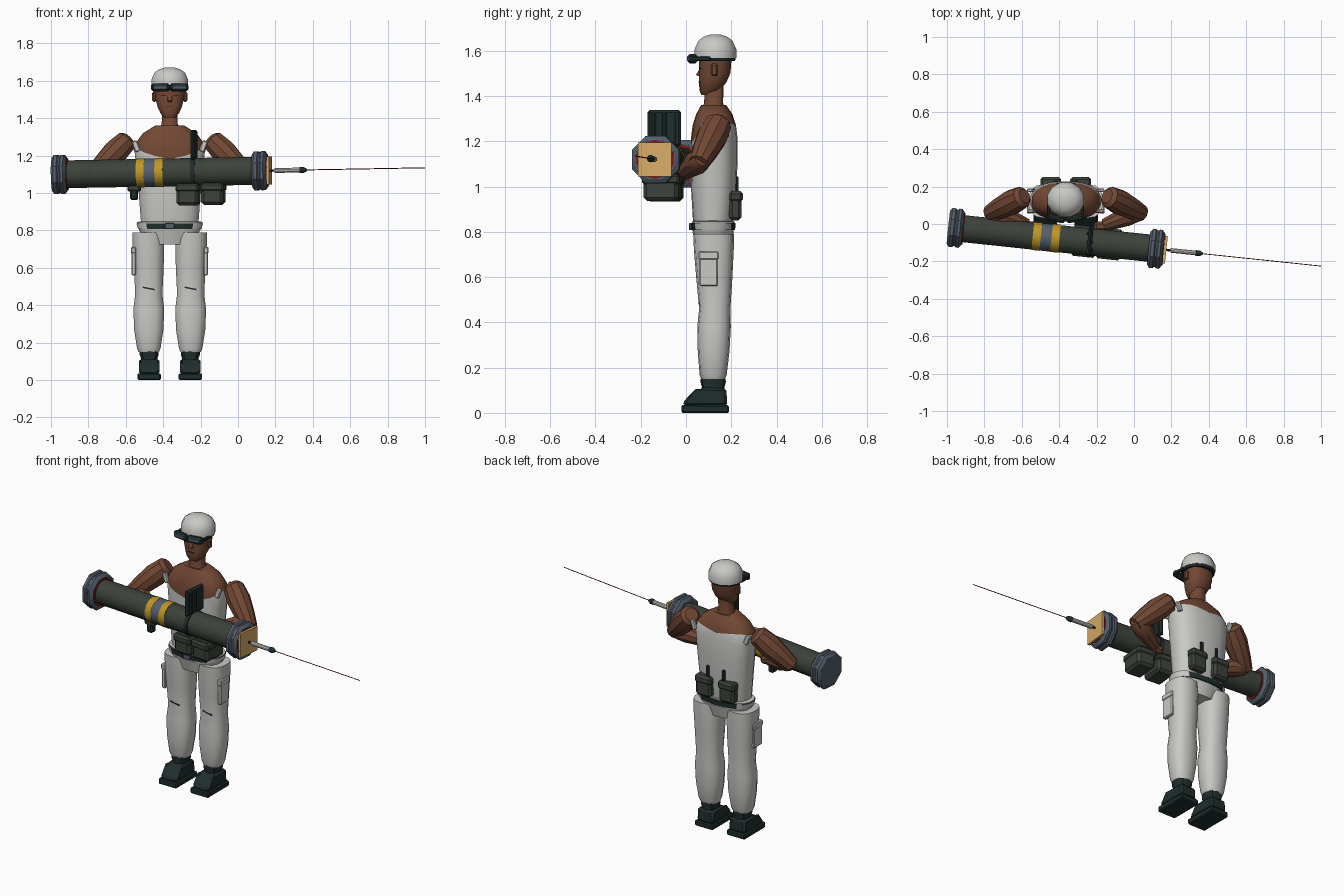
import bpy, bmesh, math
from mathutils import Vector, Matrix

if "Cube" in bpy.data.objects:
    bpy.data.objects.remove(bpy.data.objects["Cube"])

CX, CY = -0.365, 0.12            # centre line of the body


def material(name, rgb):
    m = bpy.data.materials.new(name)
    m.use_nodes = True
    m.diffuse_color = (*rgb, 1)
    bsdf = next(n for n in m.node_tree.nodes if n.type == 'BSDF_PRINCIPLED')
    bsdf.inputs["Base Color"].default_value = (*rgb, 1)
    return m


SKIN = material("brown skin", (0.17, 0.065, 0.035))
CLOTH = material("pale cloth", (0.58, 0.58, 0.56))
OLIVE = material("dark olive", (0.045, 0.056, 0.043))
SLATE = material("slate", (0.09, 0.115, 0.15))
YELLOW = material("yellow band", (0.52, 0.31, 0.02))
CREAM = material("tan plate", (0.68, 0.42, 0.14))
DARK = material("dark leather", (0.014, 0.027, 0.026))
RED = material("dark red", (0.2, 0.012, 0.012))


def finish(name, bm, *mats, angle=35):
    bmesh.ops.recalc_face_normals(bm, faces=bm.faces)
    me = bpy.data.meshes.new(name)
    bm.to_mesh(me)
    bm.free()
    ob = bpy.data.objects.new(name, me)
    bpy.context.collection.objects.link(ob)
    for m in mats:
        me.materials.append(m)
    bpy.ops.object.select_all(action='DESELECT')
    ob.select_set(True)
    bpy.context.view_layer.objects.active = ob
    bpy.ops.object.shade_smooth_by_angle(angle=math.radians(angle))
    return ob


def skin_rings(rings):
    """Closed bmesh through a list of equal rings."""
    bm = bmesh.new()
    vs = [[bm.verts.new(p) for p in r] for r in rings]
    n = len(vs[0])
    for a, b in zip(vs, vs[1:]):
        for i in range(n):
            j = (i + 1) % n
            bm.faces.new((a[i], a[j], b[j], b[i]))
    bm.faces.new(vs[0])
    bm.faces.new(vs[-1])
    return bm


def loft(sections, n=14, power=0.8):
    """Upright shape; sections are (z, x, y, half width, half depth)."""
    def sup(v):
        return math.copysign(abs(v) ** power, v)
    turns = [math.tau * (i + 0.5) / n for i in range(n)]
    return skin_rings([[(x + a * sup(math.cos(t)), y + b * sup(math.sin(t)), z)
                        for t in turns] for z, x, y, a, b in sections])


def limb(stations, n=10):
    """Round shape along a straight line; stations are (point, radius)."""
    pts = [Vector(p) for p, r in stations]
    rot = (pts[-1] - pts[0]).to_track_quat('Z', 'Y')
    return skin_rings([[p + rot @ Vector((s[1] * math.cos(t), s[1] * math.sin(t), 0))
                        for t in (math.tau * (i + 0.5) / n for i in range(n))]
                       for p, s in zip(pts, stations)])


def box(name, mat, centre, size, bevel=0.0, rot=None):
    bm = bmesh.new()
    m = Matrix.Translation(centre) @ (rot or Matrix()) @ Matrix.Diagonal((*size, 1))
    bmesh.ops.create_cube(bm, size=1, matrix=m)
    if bevel:
        bmesh.ops.bevel(bm, geom=bm.edges[:], offset=bevel, segments=1, affect='EDGES')
    return finish(name, bm, mat)


def prism(name, mat, profile, x, width, bevel):
    """Side outline in y, z extruded across x."""
    bm = skin_rings([[(x + s * width / 2, y, z) for y, z in profile] for s in (-1, 1)])
    bmesh.ops.bevel(bm, geom=bm.edges[:], offset=bevel, segments=1, affect='EDGES')
    finish(name, bm, mat)


# Torso: bare shoulders over a cut shirt
bm = loft([(0.8, CX, CY, 0.15, 0.08), (0.86, CX, CY, 0.157, 0.09),
           (0.98, CX, 0.123, 0.166, 0.1), (1.12, CX, 0.125, 0.18, 0.103),
           (1.22, CX, 0.125, 0.19, 0.102), (1.27, CX, 0.125, 0.182, 0.096),
           (1.32, CX, 0.125, 0.145, 0.08), (1.36, CX, 0.122, 0.08, 0.055)], 18)
for s in (-1, 1):
    bmesh.ops.bisect_plane(bm, geom=bm.verts[:] + bm.edges[:] + bm.faces[:],
                           plane_co=(CX, CY, 1.22), plane_no=(-0.2 * s, -0.4, 1))
for f in bm.faces:
    c = f.calc_center_median()
    f.material_index = int(c.z - 0.2 * abs(c.x - CX) - 0.4 * (c.y - CY) > 1.22)
finish("torso", bm, CLOTH, SKIN)

# Trousers top, crotch and belt
finish("waistband", loft([(0.76, CX, CY, 0.14, 0.078), (0.8, CX, CY, 0.165, 0.09),
                          (0.845, CX, CY, 0.178, 0.094), (0.85, CX, CY, 0.15, 0.08)], 18), CLOTH)
finish("crotch", loft([(0.725, CX, CY, 0.07, 0.075), (0.8, CX, CY, 0.088, 0.093)], 12, 0.5), CLOTH)
bm = loft([(0.808, CX, CY, 0.172, 0.097), (0.838, CX, CY, 0.18, 0.099)], 18)
for f in bm.faces:
    f.material_index = int(abs(f.calc_center_median().x - CX) < 0.115)
finish("belt", bm, CLOTH, DARK)
box("buckle", SLATE, (CX, 0.019, 0.823), (0.05, 0.012, 0.032), 0.003)

# Neck and head
finish("neck", loft([(1.33, CX, 0.122, 0.06, 0.055), (1.37, CX, 0.122, 0.044, 0.043),
                     (1.46, CX, 0.125, 0.043, 0.043)], 12), SKIN)
finish("head", loft([(1.405, CX, 0.092, 0.03, 0.024), (1.425, CX, 0.105, 0.05, 0.046),
                     (1.46, CX, 0.118, 0.066, 0.06), (1.5, CX, 0.127, 0.077, 0.069),
                     (1.58, CX, 0.13, 0.083, 0.073)], 14), SKIN)
prism("nose", SKIN, [(0.07, 1.535), (0.043, 1.492), (0.07, 1.485)], CX, 0.026, 0.003)
box("mouth", DARK, (CX, 0.057, 1.462), (0.042, 0.004, 0.004))
for side, s in (("left", 1), ("right", -1)):
    box(side + "_ear", SKIN, (CX + s * 0.083, 0.125, 1.515), (0.022, 0.028, 0.055), 0.007)
    box(side + "_eye", DARK, (CX + s * 0.034, 0.063, 1.522), (0.026, 0.006, 0.007))

# Cap with dark lower rim, and raised goggles
finish("cap", loft([(1.568, CX, 0.13, 0.101, 0.096), (1.605, CX, 0.13, 0.102, 0.096),
                    (1.645, CX, 0.13, 0.084, 0.078), (1.663, CX, 0.13, 0.055, 0.052),
                    (1.672, CX, 0.13, 0.022, 0.02)], 12, 1), CLOTH)
finish("cap_rim", loft([(1.555, CX, 0.13, 0.094, 0.089), (1.57, CX, 0.13, 0.1, 0.094)], 12, 1), DARK)
for side, s in (("left", 1), ("right", -1)):
    turn = Matrix.Rotation(s * 0.16, 4, 'Z')
    box(side + "_goggle", DARK, (CX + s * 0.05, 0.029, 1.565), (0.1, 0.034, 0.042), 0.011, turn)
    box(side + "_lens", SLATE, (CX + s * 0.05, 0.013, 1.565), (0.072, 0.006, 0.02), 0.002, turn)
    box(side + "_goggle_strap", DARK, (CX + s * 0.092, 0.07, 1.565), (0.014, 0.08, 0.018), 0.003)

for side, s in (("left", 1), ("right", -1)):
    # Leg with thigh pocket and torn knee
    x = CX + s * 0.112
    finish(side + "_leg", loft([(0.15, x, CY, 0.056, 0.053), (0.17, x, CY, 0.064, 0.06),
                                (0.27, x, 0.122, 0.08, 0.07), (0.38, x, 0.124, 0.084, 0.074),
                                (0.46, x, 0.127, 0.074, 0.069), (0.6, x, 0.125, 0.081, 0.08),
                                (0.72, x + s * 0.002, 0.123, 0.086, 0.088),
                                (0.79, x + s * 0.004, 0.122, 0.084, 0.09)], 14), CLOTH)
    box(side + "_thigh_pocket", CLOTH, (x + s * 0.08, 0.1, 0.635), (0.024, 0.08, 0.15), 0.005)
    box(side + "_pocket_flap", CLOTH, (x + s * 0.082, 0.1, 0.695), (0.028, 0.088, 0.035), 0.005)
    box(side + "_knee_tear", DARK, (x, 0.058, 0.49), (0.065, 0.006, 0.008),
        rot=Matrix.Rotation(0.2, 4, 'Y'))
    # Boot: sole, wedge and ankle
    x = CX + s * 0.11
    prism(side + "_sole", DARK, [(-0.02, 0), (0.19, 0), (0.19, 0.034), (-0.02, 0.036)], x, 0.125, 0.006)
    prism(side + "_boot", DARK, [(-0.015, 0.03), (0.183, 0.03), (0.178, 0.11), (0.07, 0.113),
                                 (0.05, 0.095), (-0.005, 0.062)], x, 0.11, 0.012)
    finish(side + "_ankle", loft([(0.08, x, CY, 0.05, 0.055), (0.115, x, CY, 0.045, 0.05),
                                  (0.135, x, CY, 0.053, 0.056), (0.165, x, CY, 0.053, 0.054)], 10), DARK)
    # Arm: shoulder to elbow, forearm, hand
    def p(dx, y, z):
        return Vector((CX + s * dx, y, z))
    a, b, c = p(0.22, 0.15, 1.29), p(0.39, 0.065, 1.12), p(0.21, -0.005, 1.065)
    finish(side + "_upper_arm", limb([(a, 0.04), (a.lerp(b, 0.08), 0.06), (a.lerp(b, 0.4), 0.069),
                                      (a.lerp(b, 0.8), 0.058), (a.lerp(b, 1.1), 0.045)]), SKIN)
    finish(side + "_forearm", limb([(b.lerp(c, -0.12), 0.036), (b, 0.05), (b.lerp(c, 0.35), 0.054),
                                    (c, 0.036)]), SKIN)
    box(side + "_hand", SKIN, p(0.185, -0.012, 1.055), (0.07, 0.05, 0.05), 0.014)
    # Torn shirt edges at the shoulder
    for k, (dx, y, z) in enumerate(((0.18, 0.07, 1.25), (0.184, 0.18, 1.25))):
        box(f"{side}_shirt_tatter_{k}", CLOTH, p(dx, y, z), (0.03, 0.02, 0.06), 0.005,
            Matrix.Rotation(s * 0.35, 4, 'Y'))
    # Back pouch with clip
    x = CX + s * 0.08
    box(side + "_back_pouch", OLIVE, (x, 0.218, 0.915), (0.105, 0.055, 0.13), 0.014)
    box(side + "_pouch_flap", OLIVE, (x, 0.22, 0.955), (0.112, 0.062, 0.05), 0.012)
    box(side + "_pouch_clip", DARK, (x - s * 0.025, 0.226, 1.005), (0.02, 0.014, 0.08), 0.004)

# Launcher: every part shares one slanted axis
START, END = Vector((-1, -0.016, 1.099)), Vector((1, -0.225, 1.135))


def axis(x):
    return START.lerp(END, (x + 1) / 2)


def turned(name, mat, stations, n=12):
    finish(name, limb([(axis(x), r) for x, r in stations], n), mat)


YAW = Matrix.Rotation(math.atan2(END.y - START.y, 2), 4, 'Z')
turned("launch_tube", OLIVE, [(-0.96, 0.074), (0.12, 0.075)], 14)
for k, x in enumerate((-0.54, -0.44)):
    turned(f"tube_band_{k}", YELLOW, [(x, 0.077), (x + 0.043, 0.077)], 14)
turned("band_gap", SLATE, [(-0.497, 0.0755), (-0.44, 0.0755)], 14)
for name, x in (("rear", -0.992), ("front", 0.079)):
    turned(name + "_end_cap", SLATE, [(x, 0.095), (x + 0.013, 0.113), (x + 0.03, 0.113),
                                      (x + 0.036, 0.106), (x + 0.044, 0.106), (x + 0.05, 0.113),
                                      (x + 0.064, 0.113), (x + 0.078, 0.093)], 8)
for k, x in enumerate((-0.914, 0.155)):
    turned(f"red_seal_{k}", RED, [(x, 0.086), (x + 0.005, 0.086)], 14)
box("muzzle_plate", CREAM, axis(0.166), (0.014, 0.148, 0.15), 0, YAW)
turned("rod_neck", DARK, [(0.16, 0.007), (0.2, 0.007)], 8)
turned("rod", CLOTH, [(0.195, 0.013), (0.335, 0.013)], 10)
turned("rod_tip", DARK, [(0.33, 0.016), (0.352, 0.016), (0.368, 0.006)], 10)
turned("guide_wire", RED, [(0.36, 0.0025), (1.0, 0.0025)], 6)

# Sight shield, clamp, hanging cases and grip on the tube
up = Vector((0, 0, 1))
box("sight_shield", DARK, axis(-0.236) + up * 0.145, (0.024, 0.15, 0.16), 0.01, YAW)
for k in (-1, 0, 1):
    box(f"shield_rib_{k + 1}", DARK, axis(-0.236) + Vector((0, k * 0.045, 0.145)),
        (0.036, 0.02, 0.14), 0.006, YAW)
turned("shield_clamp", DARK, [(-0.248, 0.08), (-0.224, 0.08)], 14)
for k, x in enumerate((-0.265, -0.132)):
    box(f"hanging_case_{k}", OLIVE, axis(x) - up * 0.118, (0.118, 0.155, 0.12), 0.016, YAW)
    box(f"case_lid_{k}", OLIVE, axis(x) - up * 0.083, (0.126, 0.166, 0.045), 0.01, YAW)
box("grip_mount", OLIVE, axis(-0.555) - up * 0.08, (0.07, 0.05, 0.04), 0.008, YAW)
box("grip", DARK, axis(-0.555) - up * 0.115, (0.04, 0.045, 0.06), 0.008, YAW)
